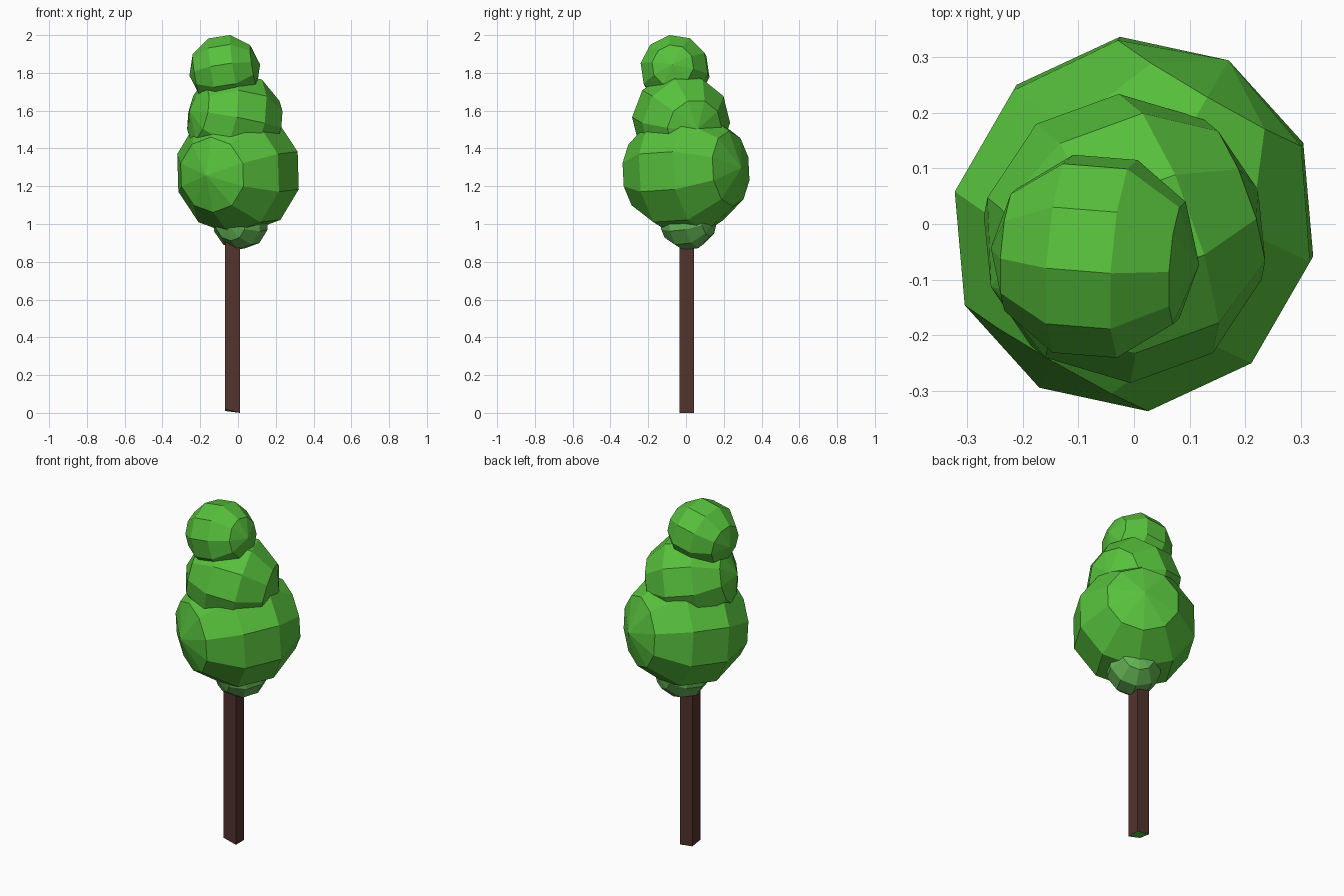
import bpy, bmesh, math
from mathutils import Vector, Matrix

if "Cube" in bpy.data.objects:
    bpy.data.objects.remove(bpy.data.objects["Cube"])


def material(name, rgb):
    m = bpy.data.materials.new(name)
    m.diffuse_color = (*rgb, 1)
    m.use_nodes = True
    m.node_tree.nodes["Principled BSDF"].inputs["Base Color"].default_value = m.diffuse_color
    return m


GREEN = material("leaf green", (0.095, 0.53, 0.045))
PALE = material("pale leaf green", (0.13, 0.46, 0.09))
BROWN = material("bark brown", (0.085, 0.033, 0.026))


def finish(bm, name, *mats):
    bmesh.ops.recalc_face_normals(bm, faces=bm.faces)
    me = bpy.data.meshes.new(name)
    bm.to_mesh(me)
    bm.free()
    for m in mats:
        me.materials.append(m)
    bpy.context.collection.objects.link(bpy.data.objects.new(name, me))


def clump(name, centre, radius, axis, roll, mat):
    """Low-poly ball of ten segments and five bands, its poles along axis."""
    bm = bmesh.new()
    bmesh.ops.create_uvsphere(bm, u_segments=10, v_segments=5, radius=radius)
    turn = Vector(axis).to_track_quat('Z', 'Y').to_matrix().to_4x4()
    spin = Matrix.Rotation(math.radians(roll), 4, 'Z')
    bm.transform(Matrix.Translation(centre) @ turn @ spin)
    finish(bm, name, mat)


# Foliage, from the large ball upward
clump("large_foliage", (0, 0, 1.277), 0.34, (-0.17, -0.294, -0.02), 0, GREEN)
clump("middle_foliage", (-0.017, -0.026, 1.55), 0.26, (0.237, 0.086, -0.05), 18, GREEN)
clump("top_foliage", (-0.07, -0.058, 1.815), 0.19, (0.188, -0.015, 0.03), 9, GREEN)

# Small pale ball around the top of the trunk
clump("lower_foliage", (0.013, 0.012, 1.01), 0.15, (0.1, 0.2, 0.02), 0, PALE)

# Square trunk with a slightly slanted green underside
bm = bmesh.new()
bmesh.ops.create_cube(bm, size=1)
bm.transform(Matrix.Translation((-0.03, 0.004, 0.5)) @ Matrix.Diagonal((0.08, 0.075, 1.0, 1)))
for v in bm.verts:
    if v.co.z < 0.1 and v.co.x < -0.03:
        v.co.z = 0.02 if v.co.y < 0 else 0.01
bm.normal_update()
for f in bm.faces:
    if f.normal.z < -0.7:
        f.material_index = 1
finish(bm, "trunk", BROWN, GREEN)
